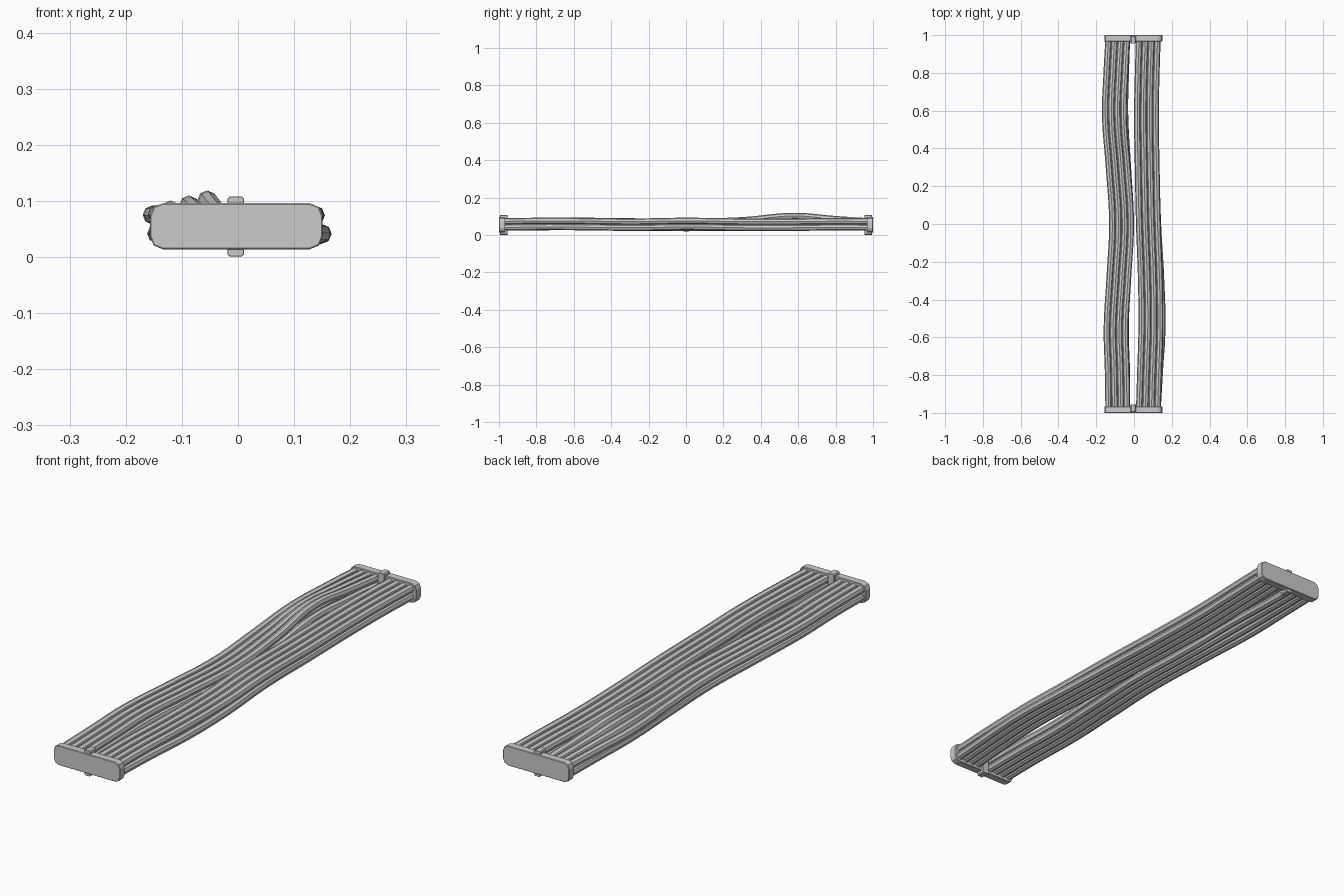
import bpy, bmesh
from mathutils import Vector

if "Cube" in bpy.data.objects:
    bpy.data.objects.remove(bpy.data.objects["Cube"])

R = 0.0168          # cable radius
PITCH = 0.0325      # cable spacing
CX = -0.003         # middle of the end combs
YS = [-0.985, -0.78, -0.55, -0.28, 0.0, 0.3, 0.58, 0.8, 0.985]


def cable(name, pts):
    cu = bpy.data.curves.new(name, 'CURVE')
    cu.dimensions = '3D'
    cu.bevel_depth = R
    cu.bevel_resolution = 2
    cu.resolution_u = 6
    cu.use_fill_caps = True
    sp = cu.splines.new('BEZIER')
    sp.bezier_points.add(len(pts) - 1)
    for bp, p in zip(sp.bezier_points, pts):
        bp.co = p
        bp.handle_left_type = bp.handle_right_type = 'AUTO'
    sp.use_smooth = True
    ob = bpy.data.objects.new(name, cu)
    bpy.context.collection.objects.link(ob)
    bpy.ops.object.select_all(action='DESELECT')
    ob.select_set(True)
    bpy.context.view_layer.objects.active = ob
    bpy.ops.object.convert(target='MESH')
    bpy.ops.object.shade_smooth_by_angle()
    return bpy.context.object


def bundle(side, cx, sway, lower_shift, rise, tilt):
    """Two rows of four cables; tilt lifts the inner cables of the bundle."""
    for row, z0 in enumerate((0.040, 0.073)):
        for col in range(4):
            inner = col / 3 if cx < 0 else 1 - col / 3
            pts = []
            for i, y in enumerate(YS):
                x = cx + (col - 1.5) * PITCH + sway[i]
                if row == 0:
                    x += lower_shift[i]
                lift = tilt[i] * inner * (1.0 if row else 0.55)
                pts.append(Vector((x, y, z0 + rise[i] + lift)))
            cable(f"{side}_cable_{row * 4 + col + 1}", pts)


# Wavy cable bundles
bundle("left", -0.086,
       [0, -0.003, -0.009, 0.006, 0.020, 0.002, -0.018, -0.010, 0],
       [0, 0.002, 0.002, 0, 0, 0.003, 0.008, 0.004, 0],
       [0, 0.002, 0.003, 0.0, -0.003, 0, 0.002, 0.002, 0],
       [0, 0, 0, 0, 0.002, 0.006, 0.027, 0.010, 0])
bundle("right", 0.076,
       [0, 0.006, 0.013, 0.010, 0.0, -0.006, -0.010, -0.006, 0],
       [0, 0.006, 0.012, 0.008, 0.002, 0, 0, 0, 0],
       [0, 0.003, 0.002, -0.001, 0.003, -0.001, -0.001, 0.001, 0],
       [0, 0, 0, 0, 0, 0, 0, 0, 0])


def block(name, x, y0, y1, z0, z1, w, corner, segs, edge):
    """Box along y with its four long corners rounded and a fine edge bevel."""
    bm = bmesh.new()
    bmesh.ops.create_cube(bm, size=1)
    for v in bm.verts:
        v.co = (x + v.co.x * w, (y0 + y1) / 2 + v.co.y * (y1 - y0),
                (z0 + z1) / 2 + v.co.z * (z1 - z0))
    long_edges = [e for e in bm.edges
                  if abs(e.verts[0].co.y - e.verts[1].co.y) > 1e-5]
    bmesh.ops.bevel(bm, geom=long_edges, offset=corner, segments=segs,
                    profile=0.5, affect='EDGES')
    me = bpy.data.meshes.new(name)
    bm.to_mesh(me)
    bm.free()
    ob = bpy.data.objects.new(name, me)
    bpy.context.collection.objects.link(ob)
    mod = ob.modifiers.new("edge_bevel", 'BEVEL')
    mod.width = edge
    mod.segments = 1
    mod.limit_method = 'ANGLE'
    mod.angle_limit = 1.0
    return ob


# End combs with their centre clips
for s, end in ((-1, "front"), (1, "back")):
    a, b = sorted((s * 1.0, s * 0.967))
    block(end + "_comb", CX, a, b, 0.014, 0.096, 0.308, 0.023, 2, 0.002)
    a, b = sorted((s * 0.994, s * 0.955))
    block(end + "_clip", CX - 0.001, a, b, 0.001, 0.108, 0.029, 0.004, 1, 0.001)
